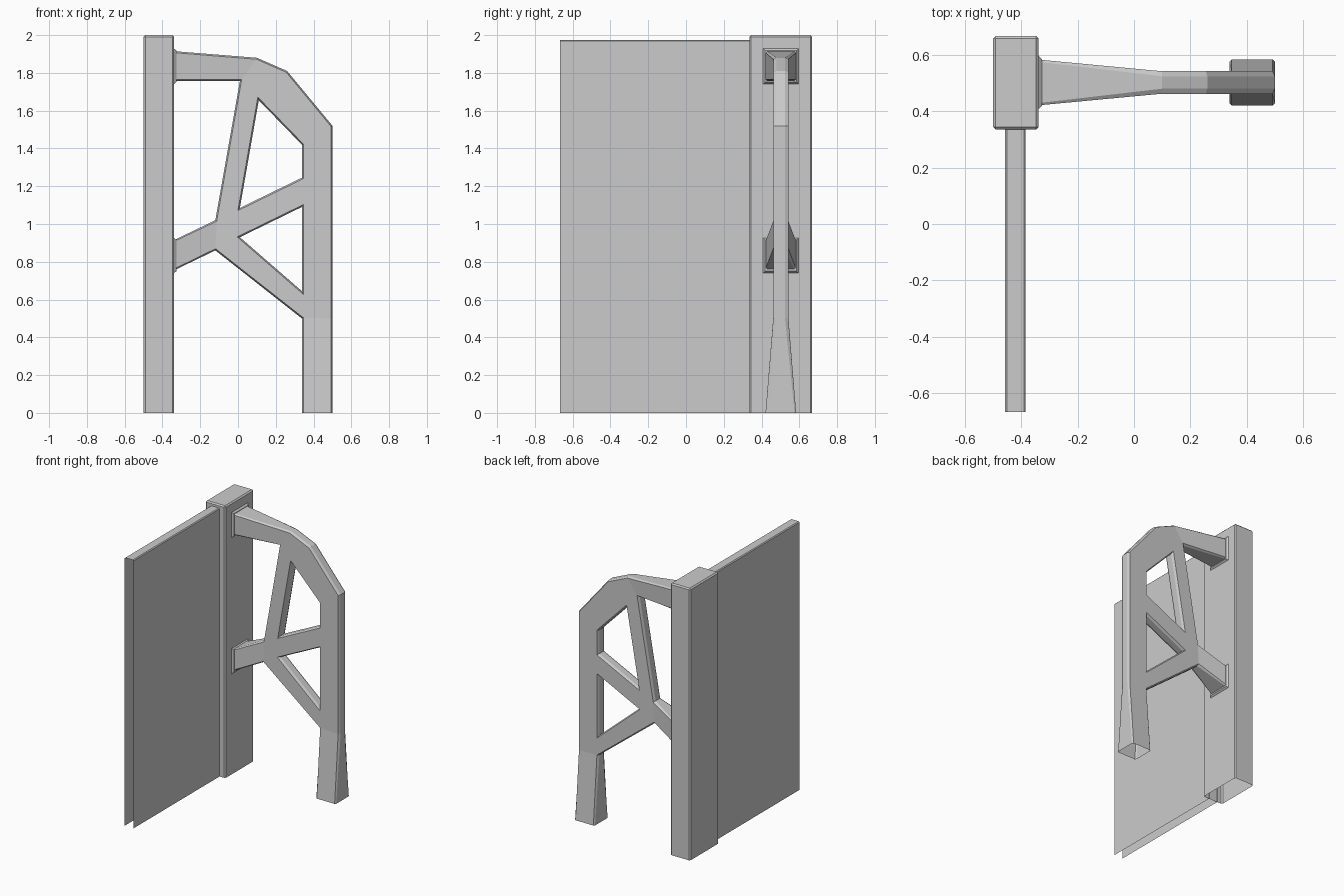
import bpy, bmesh
from mathutils import Vector

if "Cube" in bpy.data.objects:
    bpy.data.objects.remove(bpy.data.objects["Cube"])

YC = 0.502  # centre plane of post and frame


def finish(name, bm, bevel=0):
    me = bpy.data.meshes.new(name)
    bm.to_mesh(me)
    bm.free()
    ob = bpy.data.objects.new(name, me)
    bpy.context.collection.objects.link(ob)
    if bevel:
        m = ob.modifiers.new("edge_chamfer", 'BEVEL')
        m.width = bevel
        m.segments = 1
    return ob


def open_box(name, lo, hi, openings, bevel):
    """Box with the faces pointing along 'openings' left out."""
    bm = bmesh.new()
    bmesh.ops.create_cube(bm, size=1)
    for v in bm.verts:
        v.co = [lo[i] + (v.co[i] + 0.5) * (hi[i] - lo[i]) for i in range(3)]
    bm.normal_update()
    gone = [f for f in bm.faces if any(f.normal.dot(Vector(d)) > 0.9 for d in openings)]
    bmesh.ops.delete(bm, geom=gone, context='FACES')
    return finish(name, bm, bevel)


# Post and wall panel
open_box("post", (-0.5, 0.335, 0), (-0.338, 0.667, 2), [(0, 0, -1)], 0.009)
open_box("wall_panel", (-0.457, -0.667, 0), (-0.385, 0.338, 1.975),
         [(0, 0, -1), (0, -1, 0), (0, 1, 0)], 0.006)

# Frame outline points (x, z) and the panels between them
P = dict(
    A=(-.338, 1.915), B=(.10, 1.88), C=(.26, 1.81), D=(.5, 1.52), E=(.5, .5), F=(.5, 0),
    a=(-.338, 1.757), b=(.01, 1.757), c=(.11, 1.655), d=(.338, 1.42), e=(.338, 1.245),
    f=(.338, 1.09), g=(.338, .645), h=(.338, .5), k=(.338, 0),
    l=(.01, 1.085), m=(.01, .93), n=(-.12, 1.02), o=(-.12, .86), p=(-.338, .915), q=(-.338, .755))
PANELS = ["abBA", "bcCB", "cdDC", "dhEDgfe", "hkFE", "bnlc", "nomx", "lmfe", "mohg", "npqo"]
PANELS[3] = "DdefghE"
PANELS[6] = "noml"
ENDS = ["Aa", "pq", "kF"]  # open, thicker ends


def ccw(s):
    pts = [P[i] for i in s]
    area = sum(u[0] * v[1] - v[0] * u[1] for u, v in zip(pts, pts[1:] + pts[:1]))
    return s if area > 0 else s[::-1]


panels = [ccw(s) for s in PANELS]
directed = [(s[i], s[(i + 1) % len(s)]) for s in panels for i in range(len(s))]
rim = [(i, j) for i, j in directed
       if (j, i) not in directed and i + j not in ENDS and j + i not in ENDS]

bm = bmesh.new()
rings = {}
for key, (x, z) in P.items():
    fat = key in "".join(ENDS)
    half, depth = (0.081, 0.008) if fat else (0.04, 0.018)
    ns = []
    for i, j in rim:
        if key in (i, j):
            t = Vector(P[j]) - Vector(P[i])
            ns.append(Vector((-t.y, t.x)).normalized())
    off = ns[0] if len(ns) == 1 else (ns[0] + ns[1]) / (1 + ns[0].dot(ns[1]))
    if fat:
        off = Vector((off.x, 0)) if z == 0 else Vector((0, off.y))
    ix, iz = x + off.x * 0.008, z + off.y * 0.008
    rings[key] = [bm.verts.new(co) for co in (
        (ix, YC - half, iz), (x, YC - half + depth, z),
        (x, YC + half - depth, z), (ix, YC + half, iz))]
for s in panels:
    bm.faces.new([rings[i][0] for i in s])
    bm.faces.new([rings[i][3] for i in reversed(s)])
for i, j in rim:
    for r in range(3):
        bm.faces.new((rings[j][r], rings[i][r], rings[i][r + 1], rings[j][r + 1]))
finish("truss_frame", bm)

# Flared collars where the frame meets the post
for name, z in (("upper_collar", 1.835), ("lower_collar", 0.833)):
    bm = bmesh.new()
    loops = []
    for x, r in ((-0.339, 0.094), (-0.326, 0.083)):
        loops.append([bm.verts.new((x, YC + sy * r, z + sz * r))
                      for sy, sz in ((-1, -1), (1, -1), (1, 1), (-1, 1))])
    for i in range(4):
        j = (i + 1) % 4
        bm.faces.new((loops[0][i], loops[0][j], loops[1][j], loops[1][i]))
    bm.faces.new(loops[1])
    finish(name, bm)
